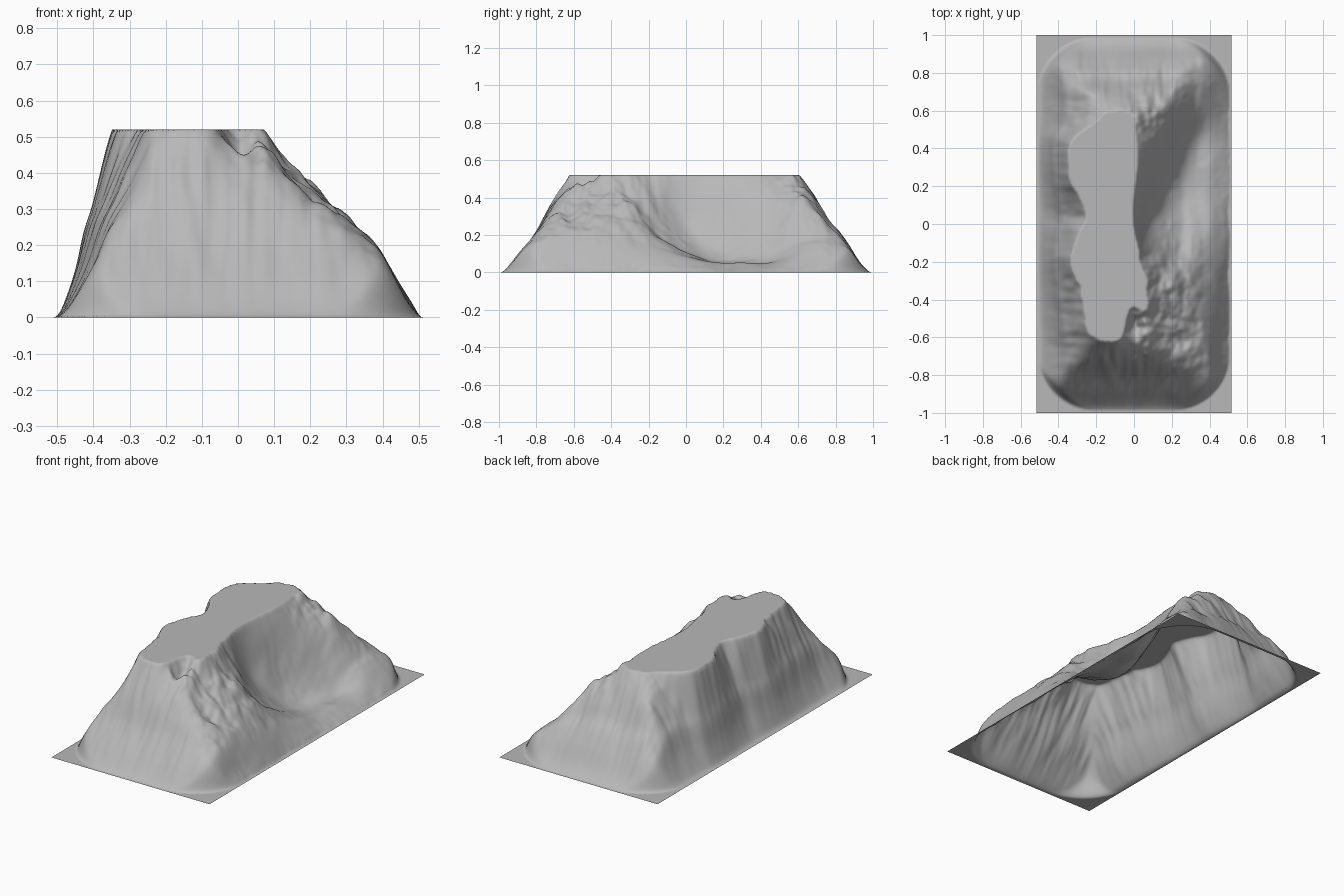
import bpy, bmesh, math
from mathutils import Vector, noise

if "Cube" in bpy.data.objects:
    bpy.data.objects.remove(bpy.data.objects["Cube"])

NX, NY = 130, 250
HX, HY, TOP = 0.515, 1.0, 0.52


def curve(pts, t):
    """Smooth interpolation through (position, value) points."""
    if t <= pts[0][0]:
        return pts[0][1]
    for i in range(len(pts) - 1):
        (a, va), (b, vb) = pts[i], pts[i + 1]
        if t <= b:
            pa, pb = pts[max(i - 1, 0)], pts[min(i + 2, len(pts) - 1)]
            u = (t - a) / (b - a)
            ma = (vb - pa[1]) / (b - pa[0]) * (b - a)
            mb = (pb[1] - va) / (pb[0] - a) * (b - a)
            u2, u3 = u * u, u * u * u
            return ((2*u3 - 3*u2 + 1) * va + (u3 - 2*u2 + u) * ma
                    + (3*u2 - 2*u3) * vb + (u3 - u2) * mb)
    return pts[-1][1]


# cliff profile (distance from foot), left cliff width along y, end slopes
CLIFF = [(0, 0), (.015, .015), (.04, .08), (.06, .15), (.08, .25), (.1, .32), (.12, .41),
         (.15, .56), (.3, 1.3)]
WIDTH = [(-.65, .28), (-.5, .24), (-.35, .20), (-.2, .165), (-.05, .195), (.03, .23), (.1, .22),
         (.2, .18), (.35, .15), (.45, .165), (.52, .24), (.65, .28)]
FRONT = [(0, 0), (.02, .004), (.05, .03), (.1, .09), (.2, .22), (.25, .32), (.36, .56), (.6, 1.3)]
BACK = [(0, 0), (.02, .004), (.07, .05), (.13, .14), (.18, .21), (.25, .30), (.35, .56), (.6, 1.3)]

# right flank: a spur in front, a scooped bowl, a ridge behind
COLS = [0, .08, .16, .24, .32, .40, .47]
FLANK = [(-.75, [.46, .43, .38, .32, .25, .17, .05]),
         (-.6, [.46, .45, .38, .32, .25, .17, .05]),
         (-.45, [.52, .48, .40, .32, .25, .17, .05]),
         (-.3, [.58, .51, .40, .31, .23, .15, .05]),
         (-.15, [.57, .40, .27, .20, .16, .11, .04]),
         (0, [.52, .27, .17, .12, .10, .08, .03]),
         (.15, [.53, .33, .15, .07, .05, .05, .02]),
         (.3, [.56, .40, .22, .09, .05, .05, .02]),
         (.45, [.56, .45, .32, .17, .07, .05, .02]),
         (.6, [.55, .49, .40, .28, .16, .09, .03]),
         (.75, [.55, .49, .42, .31, .20, .12, .04])]


def fbm(x, y, z):
    return noise.fractal(Vector((x, y, z)), 1.0, 2.0, 3)


def soft_min(values, p=3.5):
    if min(values) <= 1e-4:
        return 0.0
    return sum(v ** -p for v in values) ** (-1 / p)


def flank(x, y):
    row = [(-.12, .75)] + [(cx, curve([(r, v[i]) for r, v in FLANK], y))
                           for i, cx in enumerate(COLS)] + [(.505, 0)]
    return max(0, curve(row, x)) * 1.02


def height(x, y):
    # rounded rectangular foot
    r = .3
    qx, qy = abs(x) - (.508 - r), abs(y) - (.985 - r)
    d = r - math.hypot(max(qx, 0), max(qy, 0)) - min(max(qx, qy), 0)
    if d <= 0:
        return 0.0
    # fluted gullies running down each side
    flute_x = fbm(x * 9, y * 2.5, 3.1)
    flute_y = fbm(x * 4, y * 6, 7.7)
    left = curve(CLIFF, max(0, x + .508) * .15 / curve(WIDTH, y)) * (1 + .16 * flute_y)
    front = curve(FRONT, y + 1) * (1 + .13 * flute_x)
    back = curve(BACK, 1 - y) * (1 + .15 * flute_x)
    # crags on the spur and ridge, smooth in the bowl
    rough = .2 + .8 * min(1, abs(y - .2) / .45)
    crag = fbm(x * 8, y * 7, 1.3)
    right = flank(x + .012 * crag, y + .02 * flute_x) * (1 + .16 * rough * crag)
    z = soft_min([left, front, back, right, curve(CLIFF, d) * 1.5])
    return min(TOP, max(0, z))


# mesa terrain sheet
bm = bmesh.new()
grid = []
for j in range(NY + 1):
    y = -HY + 2 * HY * j / NY
    grid.append([])
    for i in range(NX + 1):
        x = -HX + 2 * HX * i / NX
        grid[-1].append(bm.verts.new((x, y, height(x, y))))
for j in range(NY):
    for i in range(NX):
        f = bm.faces.new((grid[j][i], grid[j][i+1], grid[j+1][i+1], grid[j+1][i]))
        f.smooth = True
mesh = bpy.data.meshes.new("mesa_terrain")
bm.to_mesh(mesh)
bm.free()
obj = bpy.data.objects.new("mesa_terrain", mesh)
bpy.context.collection.objects.link(obj)

# dark grey rock
rock = bpy.data.materials.new("rock")
rock.diffuse_color = (.48, .48, .48, 1)
rock.use_nodes = True
rock.node_tree.nodes["Principled BSDF"].inputs["Base Color"].default_value = rock.diffuse_color
mesh.materials.append(rock)
